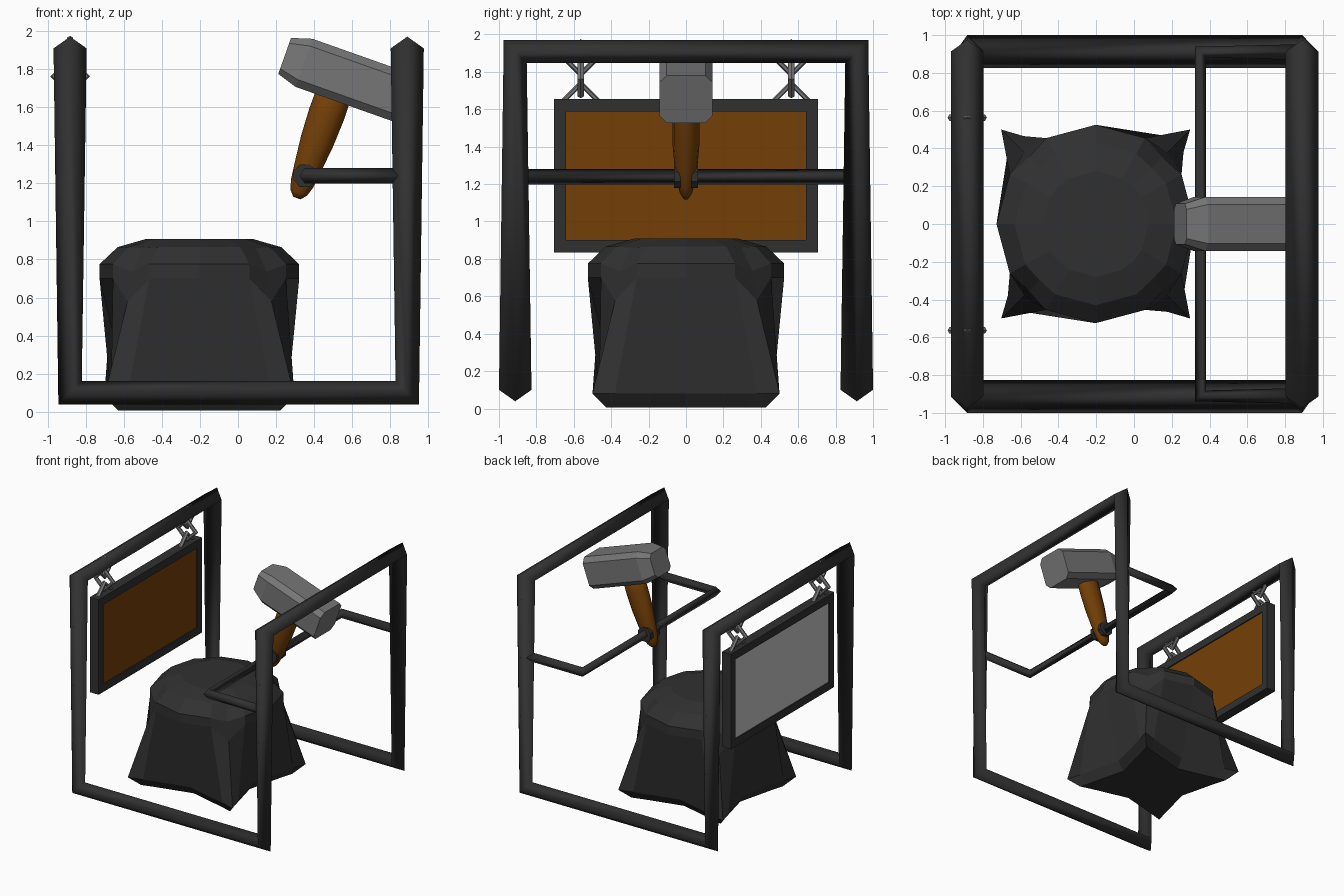
import bpy, bmesh, math
from mathutils import Vector as V

if "Cube" in bpy.data.objects:
    bpy.data.objects.remove(bpy.data.objects["Cube"])


def material(name, rgb):
    m = bpy.data.materials.new(name)
    m.diffuse_color = (*rgb, 1)
    m.use_nodes = True
    m.node_tree.nodes["Principled BSDF"].inputs["Base Color"].default_value = m.diffuse_color
    return m


DARK = material("dark iron", (0.03, 0.03, 0.03))
GRAY = material("steel gray", (0.18, 0.18, 0.18))
PALE = material("pale gray", (0.56, 0.56, 0.56))
WOOD = material("brown wood", (0.175, 0.05, 0.002))


def finish(name, bm, mat, smooth=False):
    bmesh.ops.remove_doubles(bm, verts=bm.verts, dist=1e-4)
    bmesh.ops.recalc_face_normals(bm, faces=bm.faces)
    me = bpy.data.meshes.new(name)
    bm.to_mesh(me)
    bm.free()
    me.materials.append(mat)
    for p in me.polygons:
        p.use_smooth = smooth
    ob = bpy.data.objects.new(name, me)
    bpy.context.collection.objects.link(ob)
    return ob


def loft(name, rings, mat, smooth=False, caps=True):
    """Skin a list of equal rings of points."""
    bm = bmesh.new()
    vs = [[bm.verts.new(p) for p in r] for r in rings]
    n = len(vs[0])
    for r, s in zip(vs, vs[1:]):
        for i in range(n):
            j = (i + 1) % n
            bm.faces.new((r[i], r[j], s[j], s[i]))
    if caps:
        bm.faces.new(vs[0])
        bm.faces.new(vs[-1])
    return finish(name, bm, mat, smooth)


def bar(name, pts, r, mat, cyclic):
    """Four-sided tube with rings turned halfway at each corner."""
    pts = [V(p) for p in pts]
    n = len(pts)
    rings, prev = [], None
    for k in range(n + 1 if cyclic else n):
        i = k % n
        p = pts[i]
        a = (p - pts[i - 1]).normalized() if cyclic or i else None
        b = (pts[(i + 1) % n] - p).normalized() if cyclic or i < n - 1 else a
        a = a or b
        if (a - b).length < 1e-3:
            nrm = V((0, 0, 1))
            out = a.cross(nrm)
        else:
            nrm = a.cross(b).normalized()
            out = (a - b).normalized()
        cand = [out, nrm, -out, -nrm]
        if prev:
            # follow each ridge along the straight run
            cand = [max(cand, key=lambda c: (c - a * c.dot(a)).normalized().dot(
                (v - a * v.dot(a)).normalized())) for v in prev]
        prev = cand
        rings.append([p + c * r for c in cand])
    return loft(name, rings, mat, True, not cyclic)


def box(name, lo, hi, mat):
    bm = bmesh.new()
    bmesh.ops.create_cube(bm, size=1)
    for v in bm.verts:
        v.co = V([lo[i] + (v.co[i] + 0.5) * (hi[i] - lo[i]) for i in range(3)])
    return finish(name, bm, mat)


# Main frame: one closed run of bar
L, R, Y, B, T = -0.883, 0.89, 0.913, 0.1, 1.91
bar("main_frame", [(L, -Y, B), (R, -Y, B), (R, -Y, T), (R, Y, T),
                   (R, Y, B), (L, Y, B), (L, Y, T), (L, -Y, T)], 0.087, DARK, True)

# Bracket that carries the hammer, with a collar on each side of the grip
HX, HZ = 0.352, 1.24
bar("hammer_bracket", [(0.86, -0.91, HZ), (HX, -0.91, HZ),
                       (HX, 0.91, HZ), (0.86, 0.91, HZ)], 0.041, DARK, False)
for s in (-1, 1):
    loft("collar", [[(HX + 0.065 * math.cos(k * math.pi / 4 + 0.39), s * y,
                      HZ + 0.065 * math.sin(k * math.pi / 4 + 0.39)) for k in range(8)]
                    for y in (0.03, 0.065)], DARK)

# Hammer, tilted in the x-z plane
TILT = math.radians(19.5)
AX = V((math.cos(TILT), 0, -math.sin(TILT)))
UP = V((math.sin(TILT), 0, math.cos(TILT)))
SIDE = V((0, 1, 0))
w, h, c = 0.143, 0.134, 0.04
octagon = [(w, h - c), (w - c, h), (c - w, h), (-w, h - c),
           (-w, c - h), (c - w, -h), (w - c, -h), (w, c - h)]
head = V((0.347, 0, 1.834))
loft("hammer_head", [[head + AX * t + SIDE * (y * s) + UP * (z * s) for y, z in octagon]
                     for t, s in ((-0.108, 0.75), (0, 1), (0.54, 1))], GRAY)

grip = V((0.5, 0, 1.66))
sections = [(-0.1, 0.093, 0.068), (0.1, 0.096, 0.073), (0.25, 0.089, 0.073),
            (0.4, 0.073, 0.06), (0.49, 0.062, 0.045), (0.54, 0.046, 0.032),
            (0.57, 0.02, 0.013)]
loft("hammer_handle", [[grip - UP * t + AX * (a * math.cos(k * math.pi / 6))
                        + SIDE * (b * math.sin(k * math.pi / 6)) for k in range(12)]
                       for t, a, b in sections], WOOD, True)

# Hanging sign: border bars and a two-coloured panel
X0, X1 = L - 0.04, L + 0.045
for z0, z1, nm in ((0.835, 0.9, "lower"), (1.588, 1.655, "upper")):
    box("sign_border_" + nm, (X0, -0.705, z0), (X1, 0.705, z1), DARK)
for s, nm in ((-1, "front"), (1, "back")):
    ys = sorted((s * 0.642, s * 0.705))
    box("sign_border_" + nm, (X0, ys[0], 0.9), (X1, ys[1], 1.588), DARK)
panel = box("sign_panel", (X0 + 0.01, -0.642, 0.9), (X1 - 0.01, 0.642, 1.588), WOOD)
panel.data.materials.append(PALE)
for p in panel.data.polygons:
    p.material_index = 1 if p.normal.x < -0.5 else 0


# Chain links: four-cornered rings
def link(name, centre, u):
    centre, z, m = V(centre), V((0, 0, 1)), 0.019
    n = u.cross(z)
    rings = []
    for k in range(5):
        d = u * math.cos(k * math.pi / 2) + z * math.sin(k * math.pi / 2)
        rings.append([centre + d * (0.085 + m * math.cos(q * math.pi / 3))
                      + n * (m * math.sin(q * math.pi / 3)) for q in range(6)])
    loft(name, rings, GRAY, False, False)


for y in (-0.563, 0.563):
    link("upper_link", (L, y, 1.872), V((0, 1, 0)))
    link("middle_link", (L, y, 1.763), V((1, 0, 0)))
    link("lower_link", (L, y, 1.652), V((0, 1, 0)))

# Anvil block: round top with lowered corners, blending into a four-pointed foot
CX = -0.203


def round_ring(r, z, corner_r, corner_z):
    pts = []
    for q in (0, 90, 180, 270):
        for a in (0, 30, 45, 60):
            rr, zz = (corner_r, corner_z) if a == 45 else (r, z)
            t = math.radians(q + a)
            pts.append((CX + rr * math.cos(t), rr * math.sin(t), zz))
    return pts


def star_ring(s, z):
    pts = []
    for q in range(4):
        co, si = math.cos(q * math.pi / 2), math.sin(q * math.pi / 2)
        for x, y in ((0.37, 0), (0.465, 0.38), (0.5, 0.5), (0.38, 0.465)):
            x, y = x * s, y * s
            pts.append((CX + x * co - y * si, x * si + y * co, z))
    return pts


loft("anvil_block", [star_ring(0.85, 0.005), star_ring(1, 0.08),
                     round_ring(0.525, 0.7, 0.535, 0.58),
                     round_ring(0.525, 0.775, 0.5, 0.735),
                     round_ring(0.43, 0.865, 0.42, 0.86),
                     round_ring(0.28, 0.908, 0.28, 0.908)], DARK)
